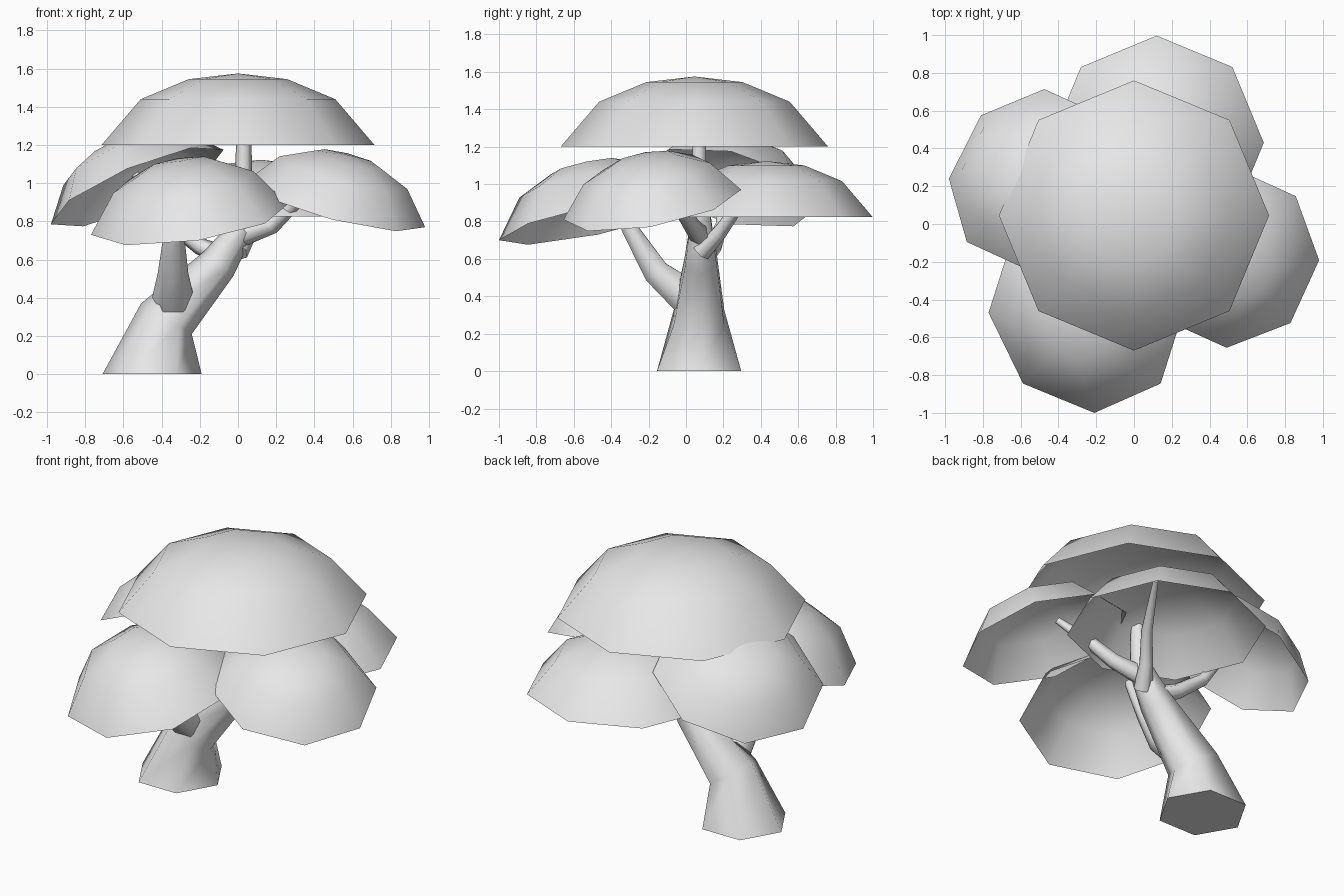
import bpy
import bmesh
import math
from mathutils import Vector, Matrix

cube = bpy.data.objects.get("Cube")
if cube:
    bpy.data.objects.remove(cube, do_unlink=True)

GREY = (0.8, 0.8, 0.8, 1.0)
grey = bpy.data.materials.new("plain grey")
grey.use_nodes = True
grey.diffuse_color = GREY
grey.node_tree.nodes["Principled BSDF"].inputs["Base Color"].default_value = GREY


def finish(name, bm):
    """Turn a bmesh into a smooth shaded grey object."""
    mesh = bpy.data.meshes.new(name)
    bm.to_mesh(mesh)
    bm.free()
    mesh.materials.append(grey)
    obj = bpy.data.objects.new(name, mesh)
    bpy.context.collection.objects.link(obj)
    bpy.ops.object.select_all(action="DESELECT")
    obj.select_set(True)
    bpy.context.view_layer.objects.active = obj
    bpy.ops.object.shade_smooth_by_angle(angle=math.radians(65))
    return obj


def bridge(bm, low, high):
    n = len(low)
    for i in range(n):
        j = (i + 1) % n
        bm.faces.new((low[i], low[j], high[j], high[i]))


def canopy(name, centre, a, b, height):
    """Open eight-sided dome; a and b are the rim's two half axes."""
    a, b = Vector(a), Vector(b)
    up = a.cross(b).normalized() * height
    place = Matrix((a, b, up)).transposed()
    bm = bmesh.new()
    rings = []
    for r, z in ((1, 0), (0.713, 0.64), (0.36, 0.92)):
        rings.append([
            bm.verts.new(Vector(centre) + place @ Vector((
                r * math.cos(i * math.pi / 4), r * math.sin(i * math.pi / 4), z)))
            for i in range(8)])
    for low, high in zip(rings, rings[1:]):
        bridge(bm, low, high)
    tip = bm.verts.new(Vector(centre) + up)
    for i in range(8):
        bm.faces.new((rings[-1][i], rings[-1][(i + 1) % 8], tip))
    return finish(name, bm)


def limb(name, path, flat_start=False):
    """Six-sided tapering tube through (x, y, z, radius) points."""
    points = [Vector(p[:3]) for p in path]
    bm = bmesh.new()
    rings = []
    for k, (x, y, z, radius) in enumerate(path):
        t = (points[min(k + 1, len(path) - 1)] - points[max(k - 1, 0)]).normalized()
        if k == 0 and flat_start:
            t = Vector((0, 0, 1))
        u = Vector((0, 1, 0)).cross(t).normalized()
        v = t.cross(u)
        rings.append([
            bm.verts.new(points[k] + radius * (
                math.cos(i * math.pi / 3) * u + math.sin(i * math.pi / 3) * v))
            for i in range(6)])
    for low, high in zip(rings, rings[1:]):
        bridge(bm, low, high)
    bm.faces.new(rings[0][::-1])
    bm.faces.new(rings[-1])
    return finish(name, bm)


# Leaf canopies
canopy("top_canopy", (0, 0.045, 1.2), (0.715, 0, 0), (0, 0.715, 0), 0.375)
canopy("back_canopy", (0.12, 0.43, 0.825), (0.567, 0, 0), (0, 0.567, 0), 0.298)
canopy("front_canopy", (-0.255, -0.47, 0.81),
       (-0.515, 0, -0.08), (0.045, -0.53, -0.11), 0.317)
canopy("left_canopy", (0.51, -0.18, 0.89),
       (0.47, -0.012, -0.12), (0.02, 0.475, 0.08), 0.27)
canopy("right_canopy", (-0.528, 0.24, 0.98),
       (0.053, 0.474, -0.096), (-0.452, 0, -0.195), 0.26)

# Leaning trunk
limb("trunk", [(-0.45, 0.07, 0, 0.26), (-0.375, 0.07, 0.29, 0.155),
               (-0.1, 0.08, 0.58, 0.1), (0.015, 0.08, 0.76, 0.07),
               (0.03, 0.07, 1.0, 0.045), (0.03, 0.07, 1.25, 0.04)], True)

# Branches reaching into the canopies
limb("front_branch", [(-0.34, 0.0, 0.4, 0.11), (-0.34, -0.16, 0.53, 0.08),
                      (-0.335, -0.3, 0.76, 0.05), (-0.32, -0.42, 1.02, 0.03)])
limb("left_branch", [(0.0, 0.08, 0.72, 0.06), (0.18, 0.03, 0.78, 0.045),
                     (0.29, -0.04, 0.89, 0.038), (0.45, -0.14, 1.02, 0.02)])
limb("right_branch", [(-0.06, 0.09, 0.61, 0.06), (-0.2, 0.15, 0.67, 0.045),
                      (-0.35, 0.19, 0.78, 0.035), (-0.54, 0.2, 1.05, 0.022)])
limb("back_branch", [(0.0, 0.08, 0.64, 0.055), (0.06, 0.18, 0.74, 0.04),
                     (0.14, 0.28, 0.88, 0.032), (0.3, 0.55, 1.03, 0.015)])
